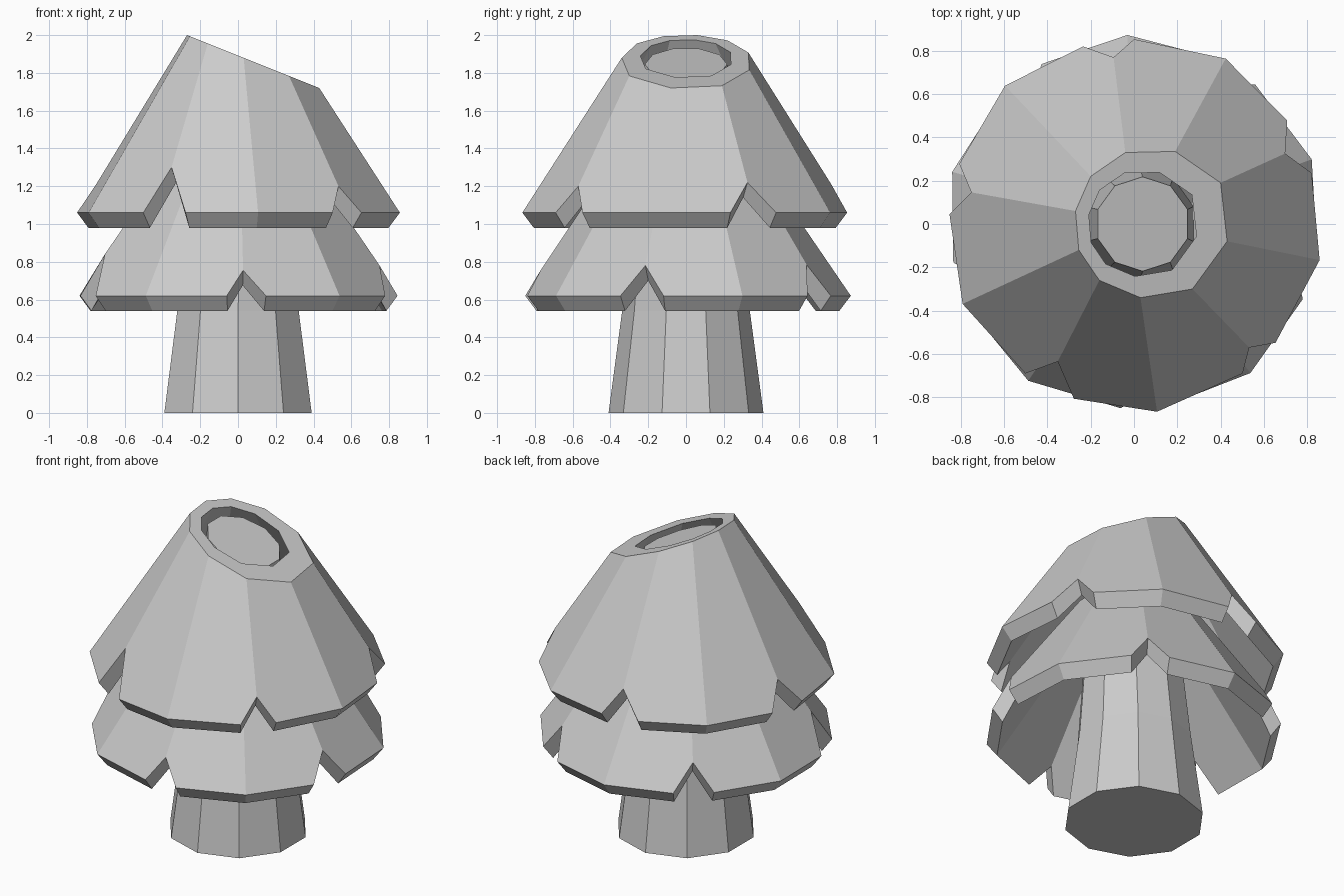
import bpy
import bmesh
from math import sin, cos, radians

if "Cube" in bpy.data.objects:
    bpy.data.objects.remove(bpy.data.objects["Cube"])


def polar(r, deg, z):
    a = radians(deg)
    return (r * cos(a), r * sin(a), z)


def finish(name, bm):
    bmesh.ops.recalc_face_normals(bm, faces=bm.faces[:])
    me = bpy.data.meshes.new(name)
    bm.to_mesh(me)
    bm.free()
    ob = bpy.data.objects.new(name, me)
    bpy.context.collection.objects.link(ob)


def cut_z(x):
    """Height of the slanted cut across the top."""
    return 1.892 - 0.4 * x


def skirt(name, start, rim_z, top_out, top_in, notches):
    """Thick foliage skirt with five notches.
    notches: (apex radius, apex height, angle before, angle after)"""
    bm = bmesh.new()
    chain = []
    for i, (r, z, before, after) in enumerate(notches):
        a = start + 72 * i
        chain += [polar(0.853, a - before, rim_z), polar(r, a, z),
                  polar(0.853, a + after, rim_z), polar(0.873, a + 36, rim_z)]
    inner = [(x * 0.93, y * 0.93, z - 0.08) for x, y, z in chain]
    shells = []
    for low, top in ((chain, top_out), (inner, top_in)):
        c = [bm.verts.new(p) for p in low]
        t = [bm.verts.new(p) for p in top]
        shells.append((c, t))
        for i in range(5):
            j = 4 * i
            bm.faces.new((t[2 * i], t[2 * i + 1], c[j + 3], c[j + 2], c[j + 1]))
            bm.faces.new((t[2 * i - 1], t[2 * i], c[j + 1], c[j], c[j - 1]))
    # rim along the notched hem and around the top
    for outer_loop, inner_loop in zip(*shells):
        for k in range(len(outer_loop)):
            bm.faces.new((outer_loop[k - 1], outer_loop[k],
                          inner_loop[k], inner_loop[k - 1]))
    finish(name, bm)


# trunk: tapered ten-sided post, slanted top recessed in the foliage
bm = bmesh.new()
base = [bm.verts.new(polar(0.41, 90 + 36 * i, 0)) for i in range(10)]
mid = [bm.verts.new(polar(0.338, 90 + 36 * i, 0.54)) for i in range(10)]
tip = []
for i in range(10):
    x, y, _ = polar(0.218, 90 + 36 * i, 0)
    tip.append(bm.verts.new((x + 0.04, y, cut_z(x + 0.04) - 0.03)))
for lo, hi in ((base, mid), (mid, tip)):
    for k in range(10):
        bm.faces.new((lo[k - 1], lo[k], hi[k], hi[k - 1]))
bm.faces.new(base)
bm.faces.new(tip)
finish("trunk", bm)

# lower foliage
skirt("lower_foliage", -88, 0.62,
      [polar(0.34, -88 + 36 * i, 1.4) for i in range(10)],
      [polar(0.28, -88 + 36 * i, 1.32) for i in range(10)],
      [(0.77, 0.755, 6, 8), (0.78, 0.78, 8, 8), (0.77, 0.785, 7, 8),
       (0.77, 0.78, 8, 8), (0.75, 0.84, 8, 8)])

# upper foliage with slanted cut top
ring = [(.40, .19), (.19, .335), (-.04, .33), (-.2, .22), (-.27, .06),
        (-.255, -.12), (-.16, -.26), (.03, -.34), (.27, -.30), (.43, -.08)]
hole = [(0.04 + (x - 0.08) * 0.71, y * 0.71) for x, y in ring]
skirt("upper_foliage", 25, 1.06,
      [(x, y, cut_z(x)) for x, y in ring],
      [(x, y, cut_z(x)) for x, y in hole],
      [(0.77, 1.22, 9, 9), (0.775, 1.21, 7, 9), (0.765, 1.21, 8, 8),
       (0.726, 1.30, 7, 10), (0.78, 1.20, 7, 7)])
